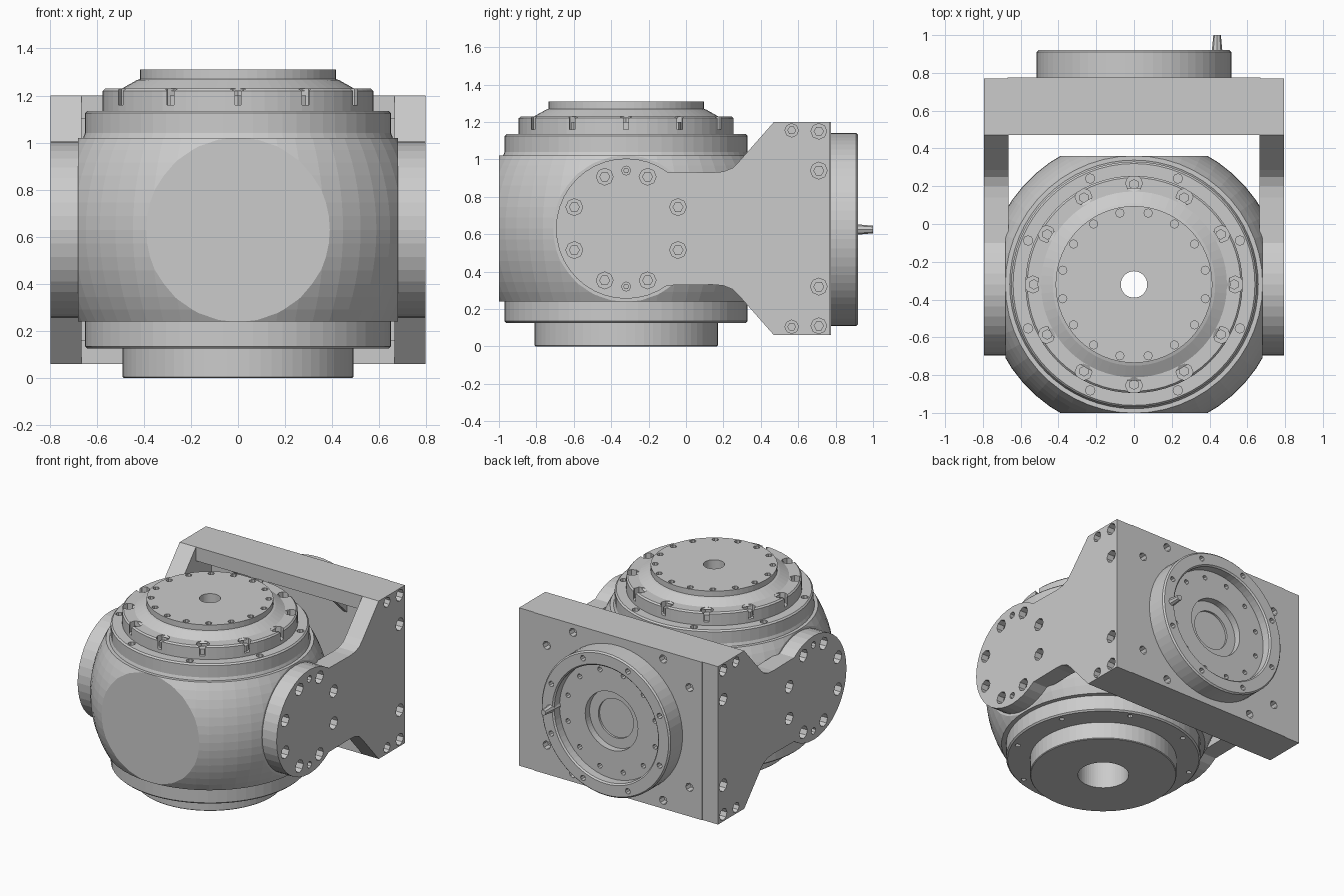
import bpy, bmesh
from math import sin, cos, pi, radians, acos
from mathutils import Matrix, Vector

if "Cube" in bpy.data.objects:
    bpy.data.objects.remove(bpy.data.objects["Cube"])

CY, CZ = -0.32, 0.63            # centre of the round housing


def finish(name, bm):
    bmesh.ops.recalc_face_normals(bm, faces=bm.faces)
    me = bpy.data.meshes.new(name)
    bm.to_mesh(me)
    bm.free()
    ob = bpy.data.objects.new(name, me)
    bpy.context.collection.objects.link(ob)
    return ob


def lathe_bm(profile, segs, closed=True):
    """Spin (radius, height) points round z; closed joins last to first."""
    bm = bmesh.new()
    rings = []
    for r, z in profile:
        if r == 0:
            rings.append([bm.verts.new((0, 0, z))] * segs)
        else:
            rings.append([bm.verts.new((r * cos(2 * pi * i / segs), r * sin(2 * pi * i / segs), z))
                          for i in range(segs)])
    pairs = list(zip(rings, rings[1:])) + ([(rings[-1], rings[0])] if closed else [])
    for a, b in pairs:
        for i in range(segs):
            j = (i + 1) % segs
            bm.faces.new(list(dict.fromkeys((a[i], a[j], b[j], b[i]))))
    return bm


def lathe(name, profile, matrix, segs=64, closed=True):
    bm = lathe_bm(profile, segs, closed)
    bmesh.ops.transform(bm, matrix=matrix, verts=bm.verts)
    return finish(name, bm)


def box(name, lo, hi):
    bm = bmesh.new()
    bmesh.ops.create_cube(bm, size=1)
    for v in bm.verts:
        v.co = Vector([lo[k] if v.co[k] < 0 else hi[k] for k in range(3)])
    return finish(name, bm)


def extrude_x(name, pts, x0, x1):
    """Prism of a (y, z) outline between two x positions."""
    bm = bmesh.new()
    n = len(pts)
    a, b = [[bm.verts.new((x, y, z)) for y, z in pts] for x in (x0, x1)]
    bm.faces.new(a)
    bm.faces.new(b)
    for i in range(n):
        j = (i + 1) % n
        bm.faces.new((a[i], a[j], b[j], b[i]))
    return finish(name, bm)


def drill(ob, holes, axis):
    """Cut holes given as (centre, radius, depth each way, sides) along an axis."""
    bm = bmesh.new()
    rot = Vector((0, 0, 1)).rotation_difference(Vector(axis)).to_matrix().to_4x4()
    for c, r, d, n in holes:
        bmesh.ops.create_cone(bm, cap_ends=True, segments=n, radius1=r, radius2=r,
                              depth=2 * d, matrix=Matrix.Translation(c) @ rot)
    cutter = finish("hole_cutter", bm)
    cutter.hide_render = True
    mod = ob.modifiers.new("holes", "BOOLEAN")
    mod.operation, mod.solver, mod.object = "DIFFERENCE", "EXACT", cutter
    bpy.context.view_layer.objects.active = ob
    bpy.ops.object.modifier_apply(modifier=mod.name)
    bpy.data.objects.remove(cutter)


def circle_of(n, r, start=0.0):
    return [(r * cos(start + 2 * pi * i / n), r * sin(start + 2 * pi * i / n)) for i in range(n)]


upright = Matrix.Translation((0, CY, 0))

# Ball housing: sphere with flats on four sides and top and bottom
R, FLAT = 0.785, 0.68
lim = acos(0.39 / R)
arc = [(R * sin(t), CZ - R * cos(t)) for t in [lim + (pi - 2 * lim) * i / 14 for i in range(15)]]
bm = lathe_bm([(0.17, 0.24)] + arc + [(0.17, 1.02)], 52)
for nx, ny in ((1, 0), (-1, 0), (0, 1), (0, -1)):
    bmesh.ops.bisect_plane(bm, geom=bm.verts[:] + bm.edges[:] + bm.faces[:], dist=1e-5,
                           plane_co=(nx * FLAT, ny * FLAT, 0), plane_no=(nx, ny, 0), clear_outer=True)
    bmesh.ops.holes_fill(bm, edges=[e for e in bm.edges if e.is_boundary], sides=0)
bmesh.ops.transform(bm, matrix=upright, verts=bm.verts)
finish("ball_housing", bm)

# Lower collar and base flange
lower = lathe("lower_collar", [(0.17, 0.125), (0.64, 0.125), (0.65, 0.135), (0.65, 0.245), (0.17, 0.245)], upright)
drill(lower, [((x, CY + y, 0.12), 0.018, 0.04, 8) for x, y in circle_of(8, 0.6, pi / 8)], (0, 0, 1))
lathe("base_flange", [(0.17, 0), (0.485, 0), (0.49, 0.005), (0.49, 0.13), (0.17, 0.13)], upright)

# Upper collar with small screw holes
upper = lathe("upper_collar", [(0.17, 1.015), (0.66, 1.015), (0.65, 1.04), (0.65, 1.125),
                               (0.64, 1.135), (0.17, 1.135)], upright)
drill(upper, [((x, CY + y, 1.14), 0.025, 0.04, 8) for x, y in circle_of(8, 0.607, pi / 8)], (0, 0, 1))

# Bolt ring with twelve open counterbores and their bolts
ring = lathe("bolt_ring", [(0.17, 1.13), (0.575, 1.13), (0.575, 1.22), (0.565, 1.23), (0.17, 1.23)], upright)
drill(ring, [((x, CY + y, 1.24), 0.045, 0.08, 8) for x, y in circle_of(12, 0.535)], (0, 0, 1))
bm = bmesh.new()
for x, y in circle_of(12, 0.53):
    bmesh.ops.create_cone(bm, cap_ends=True, segments=6, radius1=0.028, radius2=0.028, depth=0.07,
                          matrix=Matrix.Translation((x, CY + y, 1.165)))
finish("ring_bolts", bm)

# Output disc on top, sloped shoulder and centre bore
disc = lathe("output_disc", [(0.07, 1.22), (0.51, 1.22), (0.43, 1.265), (0.415, 1.27),
                             (0.415, 1.31), (0.07, 1.31)], upright)
drill(disc, [((x, CY + y, 1.31), 0.022, 0.04, 8) for x, y in circle_of(16, 0.385, pi / 16)], (0, 0, 1))

# Yoke arms: rounded end, neck and flared rear
a0 = radians(54)
half = [(0.77, 1.2), (0.47, 1.2), (0.285, 0.99), (0.25, 0.955), (0.2, 0.935), (0.14, 0.93)]
outline = half + [(CY + 0.375 * cos(t), CZ + 0.375 * sin(t))
                  for t in [a0 + (2 * pi - 2 * a0) * i / 28 for i in range(29)]]
outline += [(y, 2 * CZ - z) for y, z in reversed(half)]
arm_bolts = [(CY + y, CZ + z, 0.045) for y, z in circle_of(8, 0.3, pi / 8)]
arm_bolts += [(CY, CZ + s * 0.31, 0.024) for s in (-1, 1)]
arm_bolts += [(y, CZ + s * z, r) for s in (-1, 1)
              for y, z, r in ((0.71, 0.31, 0.045), (0.71, 0.52, 0.042), (0.565, 0.525, 0.036))]
for side, sx in (("left", -1), ("right", 1)):
    arm = extrude_x(side + "_yoke_arm", outline, sx * 0.665, sx * 0.795)
    drill(arm, [((sx * 0.8, y, z), r, 0.07, 8) for y, z, r in arm_bolts], (1, 0, 0))
    # Screws sunk in the arm holes
    bm = bmesh.new()
    for y, z, r in arm_bolts:
        bmesh.ops.create_cone(bm, cap_ends=True, segments=6, radius1=r * 0.65, radius2=r * 0.65, depth=0.03,
                              matrix=Matrix.Translation((sx * 0.738, y, z)) @ Matrix.Rotation(pi / 2, 4, "Y"))
    finish(side + "_arm_screws", bm)

# Rear plate with top and bottom flanges and thin gussets
plate = box("rear_plate", (-0.67, 0.65, 0.065), (0.67, 0.775, 1.195))
drill(plate, [((sx * x, 0.775, CZ + sz * z), 0.03, 0.05, 8)
              for sx in (-1, 1) for sz in (-1, 1) for x, z in ((0.36, 0.51), (0.57, 0.36))], (0, 1, 0))
for name, z0, z1, s in (("top", 1.1, 1.2, 1), ("bottom", 0.06, 0.16, -1)):
    box(name + "_flange", (-0.67, 0.47, z0), (0.67, 0.70, z1))
    box(name + "_flange_edge", (-0.67, 0.70, min(z1, 1.2) - 0.01 if s > 0 else z0),
        (0.67, 0.775, z1 if s > 0 else z0 + 0.01))
    for sx in (-1, 1):
        zi = CZ + s * 0.475
        extrude_x(name + "_gusset", [(0.49, zi), (0.655, zi), (0.655, zi - s * 0.16)],
                  sx * 0.4 - 0.015, sx * 0.4 + 0.015)

# Round rear mount: raised rim, recessed face, stepped centre bore
rear = Matrix.Translation((0, 0, 0.625)) @ Matrix.Rotation(-pi / 2, 4, "X")
mount = lathe("rear_mount", [(0, 0.7), (0.515, 0.7), (0.515, 0.91), (0.505, 0.92), (0.425, 0.92), (0.415, 0.91),
                             (0.415, 0.85), (0.21, 0.85), (0.21, 0.8), (0.14, 0.8), (0.14, 0.785), (0, 0.785)],
              rear, closed=False)
drill(mount, [((x, 0.85, 0.625 + z), 0.018, 0.04, 8) for x, z in circle_of(12, 0.36, pi / 12)]
      + [((x, 0.92, 0.625 + z), 0.02, 0.04, 8) for x, z in circle_of(8, 0.468, pi / 8)], (0, 1, 0))

# Locating pin on the mount rim
bm = bmesh.new()
bmesh.ops.create_cone(bm, cap_ends=True, segments=8, radius1=0.035, radius2=0.02, depth=0.16,
                      matrix=Matrix.Translation((0.44, 0.92, 0.625)) @ Matrix.Rotation(-pi / 2, 4, "X"))
finish("locating_pin", bm)
